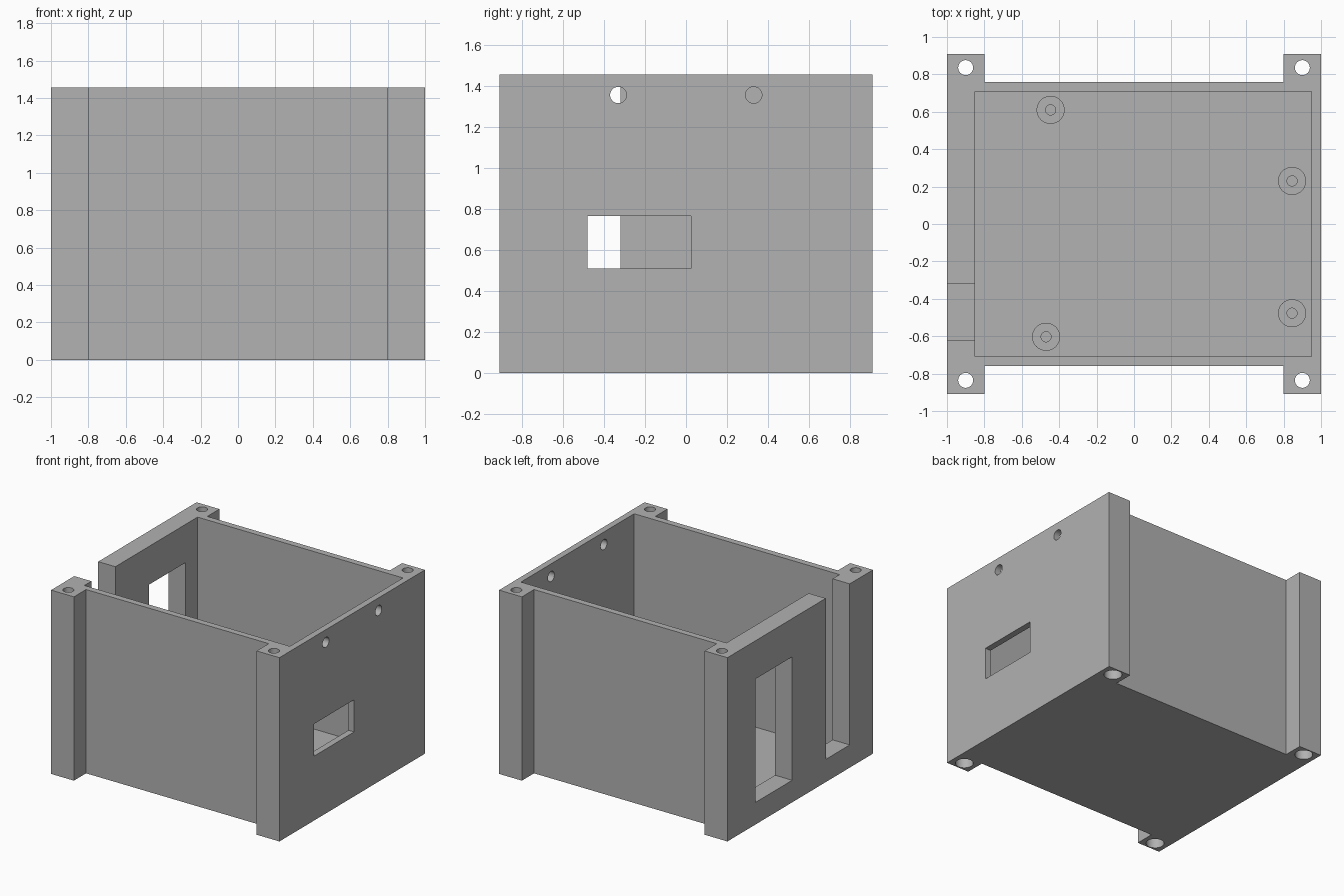
import bpy
import bmesh
from mathutils import Matrix, Vector
from math import pi

cube = bpy.data.objects.get("Cube")
if cube:
    bpy.data.objects.remove(cube, do_unlink=True)

HEIGHT = 1.455
HALF_X, HALF_Y = 1.0, 0.91
WALL_Y = 0.758
FLOOR = 0.05
POST_TOP = 0.175

grey = bpy.data.materials.new("plain grey")
grey.use_nodes = True
grey.diffuse_color = (0.445, 0.445, 0.445, 1)
grey.node_tree.nodes["Principled BSDF"].inputs["Base Color"].default_value = grey.diffuse_color


def make_object(name, bm):
    bmesh.ops.recalc_face_normals(bm, faces=bm.faces)
    mesh = bpy.data.meshes.new(name)
    bm.to_mesh(mesh)
    bm.free()
    mesh.materials.append(grey)
    obj = bpy.data.objects.new(name, mesh)
    bpy.context.collection.objects.link(obj)
    return obj


def box(name, low, high):
    low, high = Vector(low), Vector(high)
    bm = bmesh.new()
    place = Matrix.Translation((low + high) / 2) @ Matrix.Diagonal((high - low).to_4d())
    bmesh.ops.create_cube(bm, size=1, matrix=place)
    return make_object(name, bm)


def cylinder(name, centre, radius, depth, along_x=False):
    bm = bmesh.new()
    turn = Matrix.Rotation(pi / 2, 4, "Y") if along_x else Matrix.Identity(4)
    bmesh.ops.create_cone(bm, cap_ends=True, segments=32, radius1=radius, radius2=radius,
                          depth=depth, matrix=Matrix.Translation(centre) @ turn)
    return make_object(name, bm)


def cut(target, cutter):
    mod = target.modifiers.new("cut", "BOOLEAN")
    mod.operation = "DIFFERENCE"
    mod.solver = "EXACT"
    mod.object = cutter
    bpy.context.view_layer.objects.active = target
    bpy.ops.object.modifier_apply(modifier=mod.name)
    bpy.data.objects.remove(cutter, do_unlink=True)


def smooth(obj):
    bpy.ops.object.select_all(action="DESELECT")
    obj.select_set(True)
    bpy.context.view_layer.objects.active = obj
    bpy.ops.object.shade_smooth_by_angle(angle=pi / 6)


# Case outline with four projecting corner columns, raised to full height
quarter = [(HALF_X, HALF_Y), (0.8, HALF_Y), (0.8, WALL_Y)]
outline = quarter + [(-x, y) for x, y in reversed(quarter)]
outline += [(-x, -y) for x, y in outline]
bm = bmesh.new()
base = bm.faces.new([bm.verts.new((x, y, 0)) for x, y in outline])
raised = bmesh.ops.extrude_face_region(bm, geom=[base])["geom"]
bmesh.ops.translate(bm, vec=(0, 0, HEIGHT),
                    verts=[v for v in raised if isinstance(v, bmesh.types.BMVert)])
case = make_object("case", bm)

# Open interior, thicker wall on the -x side
cut(case, box("cavity", (-0.85, -0.708, FLOOR), (0.95, 0.708, 2)))

# Openings: wall slot, tall window, connector window
cut(case, box("slot", (-1.1, -0.62, 0.18), (-0.8, -0.32, 2)))
cut(case, box("tall_window", (-1.1, 0.10, 0.175), (-0.8, 0.56, 1.152)))
cut(case, box("connector_window", (0.9, -0.48, 0.51), (1.1, 0.025, 0.765)))

# Two round holes high in the +x wall
for y in (-0.33, 0.33):
    cut(case, cylinder("side_hole", (1, y, 1.355), 0.04, 0.3, along_x=True))

# Screw holes through the columns, widened at the bottom
for x in (-0.9, 0.9):
    for y in (-0.836, 0.836):
        cut(case, cylinder("screw_hole", (x, y, HEIGHT / 2), 0.04, 2))
        cut(case, cylinder("screw_head_recess", (x, y, 0), 0.065, 0.2))
smooth(case)

# Hollow mounting posts on the floor
for i, (x, y) in enumerate([(-0.446, 0.61), (-0.47, -0.603), (0.845, 0.23), (0.845, -0.477)]):
    low = FLOOR - 0.01
    post = cylinder(f"mounting_post_{i + 1}", (x, y, (low + POST_TOP) / 2), 0.075, POST_TOP - low)
    cut(post, cylinder("post_hole", (x, y, FLOOR + 0.5), 0.027, 1))
    smooth(post)
